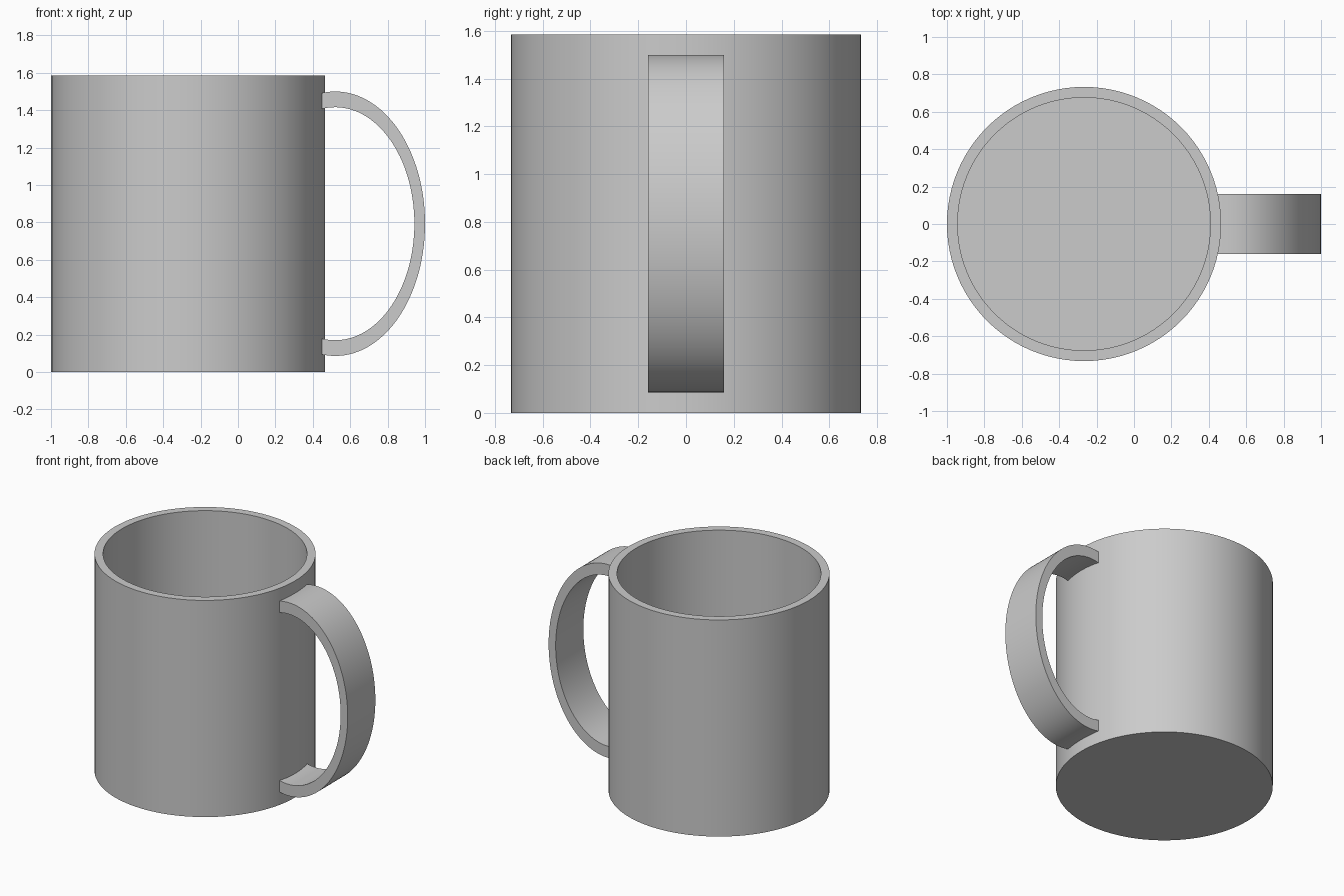
import bpy, bmesh, math

cube = bpy.data.objects.get("Cube")
if cube:
    bpy.data.objects.remove(cube, do_unlink=True)

grey = bpy.data.materials.new("plain_grey")
grey.use_nodes = True
colour = (0.6, 0.6, 0.6, 1)
grey.diffuse_color = colour
grey.node_tree.nodes["Principled BSDF"].inputs["Base Color"].default_value = colour


def finish(name, bm):
    bmesh.ops.recalc_face_normals(bm, faces=bm.faces)
    mesh = bpy.data.meshes.new(name)
    bm.to_mesh(mesh)
    bm.free()
    mesh.materials.append(grey)
    obj = bpy.data.objects.new(name, mesh)
    bpy.context.collection.objects.link(obj)
    bpy.ops.object.select_all(action="DESELECT")
    obj.select_set(True)
    bpy.context.view_layer.objects.active = obj
    bpy.ops.object.shade_smooth_by_angle(angle=math.radians(30))


# Cup: rings joined from the underside, over the rim, down to the inner floor
CUP_X, OUTER, INNER, HEIGHT, FLOOR = -0.267, 0.733, 0.676, 1.585, 0.06
SIDES = 96
bm = bmesh.new()
rings = []
for radius, z in ((OUTER, 0), (OUTER, HEIGHT), (INNER, HEIGHT), (INNER, FLOOR)):
    angles = [math.tau * i / SIDES for i in range(SIDES)]
    rings.append([bm.verts.new((CUP_X + radius * math.cos(a), radius * math.sin(a), z))
                  for a in angles])
for low, high in zip(rings, rings[1:]):
    for i in range(SIDES):
        j = (i + 1) % SIDES
        bm.faces.new((low[i], low[j], high[j], high[i]))
bm.faces.new(rings[0])
bm.faces.new(rings[-1])
finish("cup", bm)

# Handle: flat elliptical band whose ends sit inside the cup wall
CENTRE_X, CENTRE_Z, HALF_WIDTH, END_X = 0.52, 0.7925, 0.16, 0.43
STEPS = 64


def arc(rx, rz):
    limit = math.acos((END_X - CENTRE_X) / rx)
    for i in range(STEPS + 1):
        a = limit * (2 * i / STEPS - 1)
        yield CENTRE_X + rx * math.cos(a), CENTRE_Z + rz * math.sin(a)


bm = bmesh.new()
sections = []
for (xo, zo), (xi, zi) in zip(arc(0.48, 0.707), arc(0.423, 0.623)):
    corners = ((xo, -HALF_WIDTH, zo), (xo, HALF_WIDTH, zo),
               (xi, HALF_WIDTH, zi), (xi, -HALF_WIDTH, zi))
    sections.append([bm.verts.new(c) for c in corners])
for a, b in zip(sections, sections[1:]):
    for i in range(4):
        j = (i + 1) % 4
        bm.faces.new((a[i], a[j], b[j], b[i]))
bm.faces.new(sections[0])
bm.faces.new(sections[-1])
finish("handle", bm)
